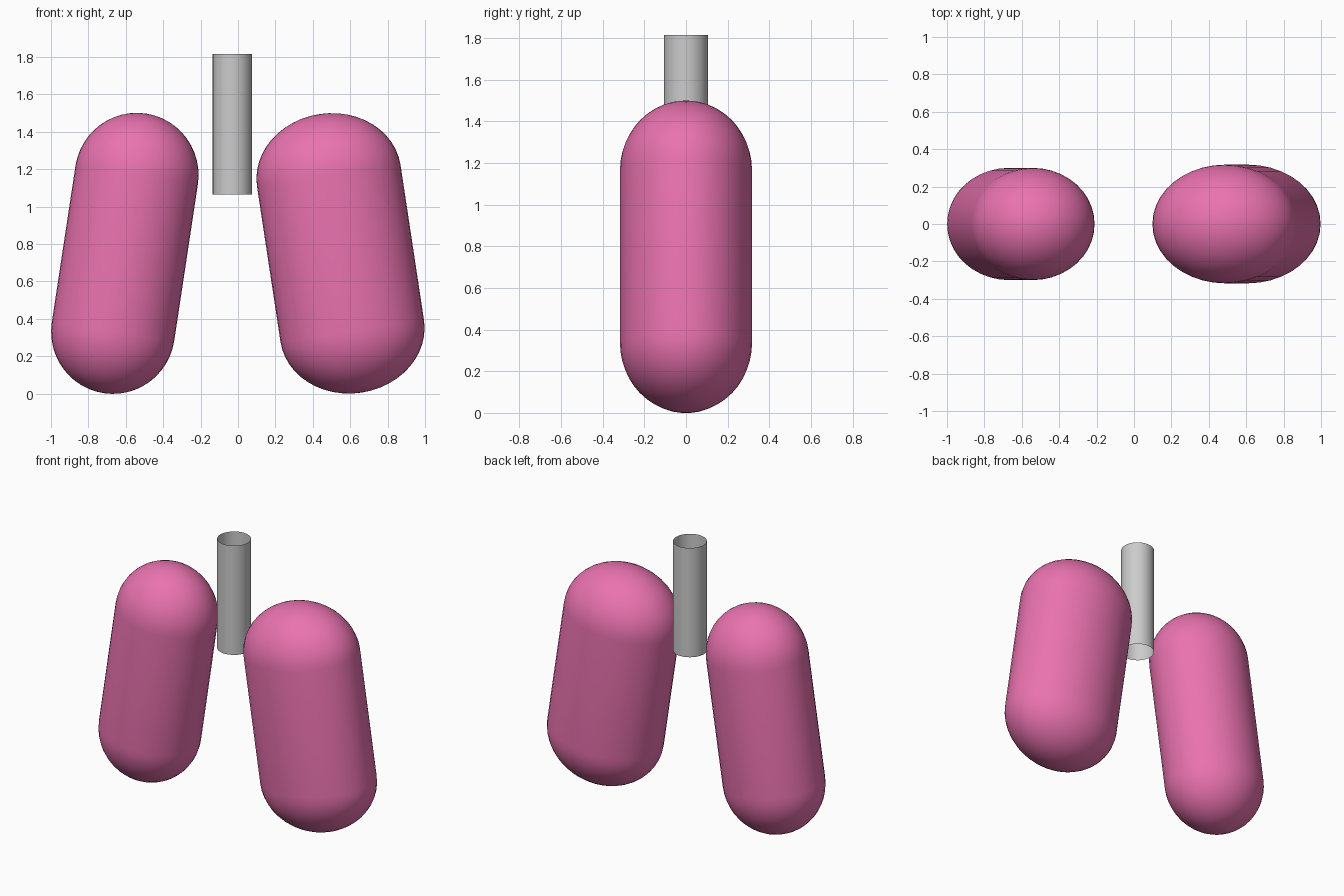
import bpy, bmesh
from math import sin, cos, pi

if "Cube" in bpy.data.objects:
    bpy.data.objects.remove(bpy.data.objects["Cube"])

pink = bpy.data.materials.new("pink")
pink.diffuse_color = (0.82, 0.17, 0.43, 1)
pink.use_nodes = True
pink.node_tree.nodes["Principled BSDF"].inputs["Base Color"].default_value = pink.diffuse_color


def finish(name, bm, material=None):
    bmesh.ops.recalc_face_normals(bm, faces=bm.faces)
    for f in bm.faces:
        f.smooth = True
    mesh = bpy.data.meshes.new(name)
    bm.to_mesh(mesh)
    bm.free()
    if material:
        mesh.materials.append(material)
    obj = bpy.data.objects.new(name, mesh)
    bpy.context.collection.objects.link(obj)
    return obj


def capsule(name, rx, ry, cap, half, x, tilt, seg=40, rings=12):
    # Stack of elliptical rings: lower dome, straight wall, upper dome
    bm = bmesh.new()
    angles = [i * pi / 2 / rings for i in range(rings)]
    profile = [(cos(a), -half - cap * sin(a)) for a in reversed(angles)]
    profile += [(cos(a), half + cap * sin(a)) for a in angles]
    loops = [[bm.verts.new((rx * r * cos(2 * pi * i / seg), ry * r * sin(2 * pi * i / seg), z))
              for i in range(seg)] for r, z in profile]
    for lo, hi in zip(loops, loops[1:]):
        for i in range(seg):
            j = (i + 1) % seg
            bm.faces.new((lo[i], lo[j], hi[j], hi[i]))
    for loop, z in ((loops[0], -half - cap), (loops[-1], half + cap)):
        pole = bm.verts.new((0, 0, z))
        for i in range(seg):
            bm.faces.new((loop[i], loop[(i + 1) % seg], pole))
    obj = finish(name, bm, pink)
    obj.location = (x, 0, 0.75)
    obj.rotation_euler = (0, tilt, 0)


# Two lungs leaning towards each other at the top
capsule("small_lung", 0.331, 0.30, 0.333, 0.423, -0.605, 0.15)
capsule("large_lung", 0.388, 0.317, 0.333, 0.42, 0.548, -0.15)

# Open-ended windpipe tube
bm = bmesh.new()
bmesh.ops.create_cone(bm, cap_ends=False, segments=40, radius1=0.105, radius2=0.105, depth=0.75)
pipe = finish("windpipe", bm)
pipe.location = (-0.03, 0, 1.44)
